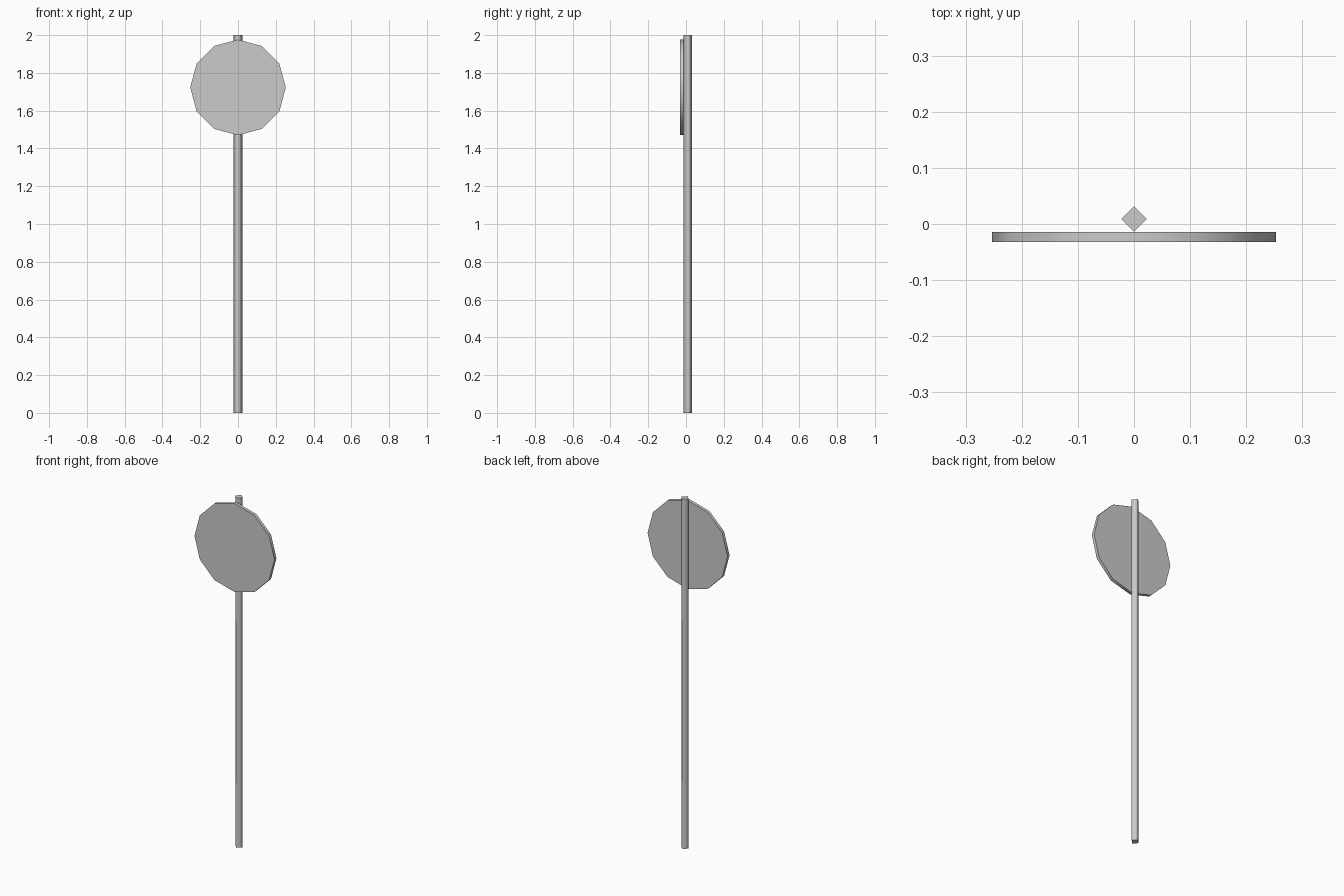
import bpy
import math
from mathutils import Matrix

if "Cube" in bpy.data.objects:
    bpy.data.objects.remove(bpy.data.objects["Cube"])


def prism(name, sides, radius, depth, matrix):
    """Capped prism with a vertex on local +X, smooth sides and crisp flat caps."""
    bpy.ops.mesh.primitive_cylinder_add(vertices=sides, radius=radius, depth=depth)
    ob = bpy.context.object
    ob.name = name
    ob.data.name = name
    ob.data.transform(matrix)
    caps = [p for p in ob.data.polygons if len(p.vertices) == sides and
            (sides != 4 or abs(p.normal.z) > 0.9)]
    cap_edges = {key for p in caps for key in p.edge_keys}
    for p in ob.data.polygons:
        p.use_smooth = p not in caps
    for e in ob.data.edges:
        e.use_edge_sharp = e.key in cap_edges
    return ob


# Square pole turned 45 degrees, so one edge faces forward
prism("pole", 4, 0.023, 2.0, Matrix.Translation((0, 0.009, 1.0)))

# Twelve-sided sign plate touching the front edge of the pole
prism("sign_plate", 12, 0.253, 0.018,
      Matrix.Translation((0, -0.023, 1.723)) @ Matrix.Rotation(math.pi / 2, 4, 'X'))
